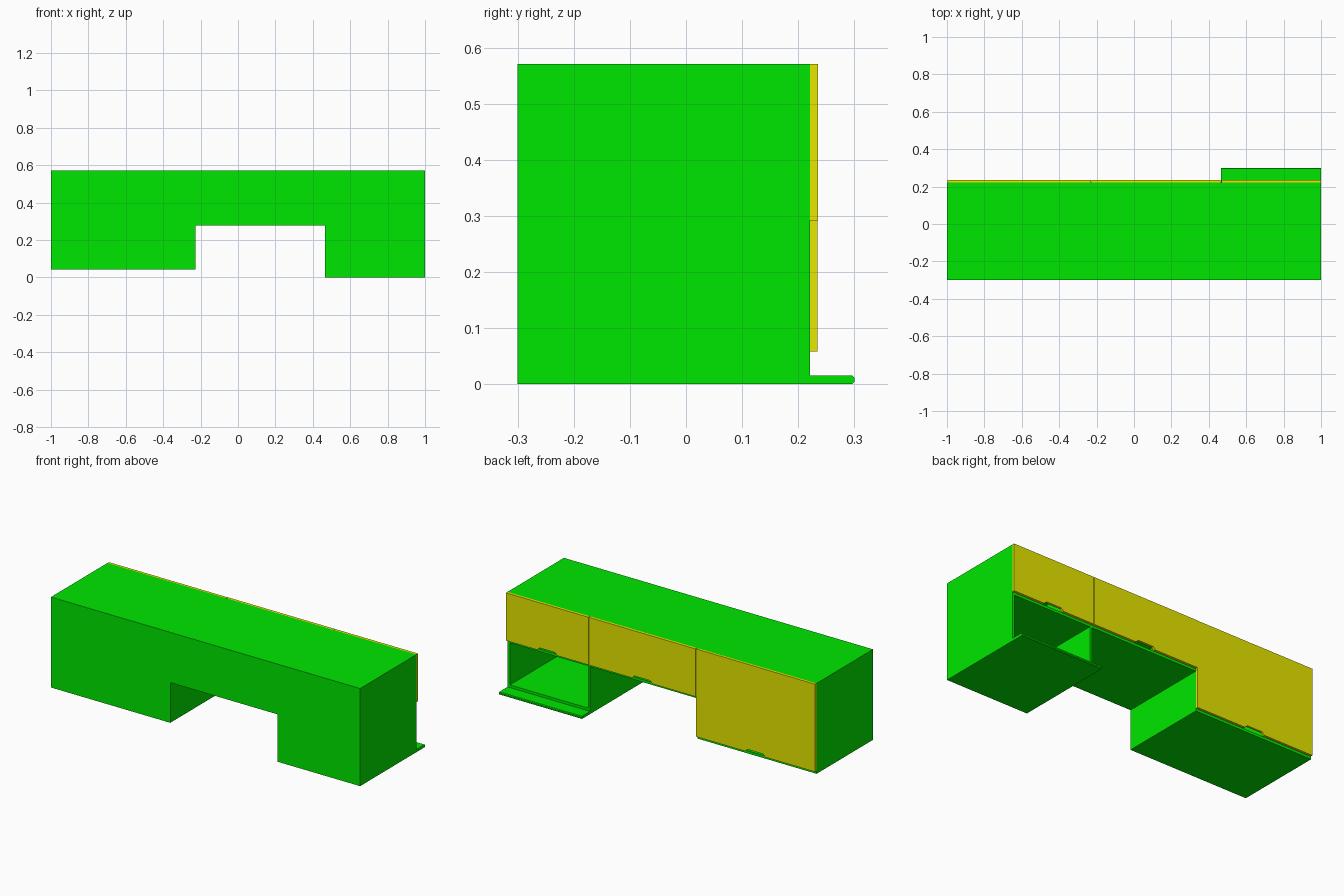
import bpy
import bmesh

cube = bpy.data.objects.get("Cube")
if cube:
    bpy.data.objects.remove(cube, do_unlink=True)


def make_material(name, color):
    mat = bpy.data.materials.new(name)
    mat.use_nodes = True
    mat.diffuse_color = color
    mat.node_tree.nodes["Principled BSDF"].inputs["Base Color"].default_value = color
    return mat


GREEN = make_material("cabinet green", (0, 0.8, 0, 1))
YELLOW = make_material("door yellow", (0.8, 0.8, 0, 1))

T = 0.0155           # board thickness
BACK, FACE = -0.3, 0.221   # wall side and door side of the carcass
TOP = 0.571


def prism(name, outline, axis, start, end, mat):
    """Extrude a 2D outline along x or y."""
    bm = bmesh.new()
    place = (lambda a, b: (start, a, b)) if axis == "x" else (lambda a, b: (a, start, b))
    face = bm.faces.new([bm.verts.new(place(a, b)) for a, b in outline])
    new = bmesh.ops.extrude_face_region(bm, geom=[face])["geom"]
    step = end - start
    move = (step, 0, 0) if axis == "x" else (0, step, 0)
    bmesh.ops.translate(bm, vec=move, verts=[g for g in new if isinstance(g, bmesh.types.BMVert)])
    bmesh.ops.recalc_face_normals(bm, faces=bm.faces)
    mesh = bpy.data.meshes.new(name)
    bm.to_mesh(mesh)
    bm.free()
    mesh.materials.append(mat)
    obj = bpy.data.objects.new(name, mesh)
    bpy.context.collection.objects.link(obj)
    return obj


def board(name, x0, x1, y0, y1, z0, z1):
    return prism(name, [(x0, z0), (x1, z0), (x1, z1), (x0, z1)], "y", y0, y1, GREEN)


def carcass(name, x0, x1, z0):
    """Open-fronted box of five boards."""
    board(name + "_side_a", x0, x0 + T, BACK, FACE, z0, TOP)
    board(name + "_side_b", x1 - T, x1, BACK, FACE, z0, TOP)
    board(name + "_top", x0 + T, x1 - T, BACK, FACE, TOP - T, TOP)
    board(name + "_bottom", x0 + T, x1 - T, BACK, FACE, z0, z0 + T)
    board(name + "_back_panel", x0 + T, x1 - T, BACK, BACK + T / 2, z0 + T, TOP - T)


def door(name, x0, x1, z0, grip_x, thickness):
    """Door with a finger notch of sloped ends in its lower edge."""
    half, slope, rise = 0.065, 0.015, 0.015
    left_end = [(x0, z0), (grip_x - half, z0), (grip_x - half + slope, z0 + rise)]
    right_end = [(grip_x + half - slope, z0 + rise), (grip_x + half, z0), (x1, z0)]
    if grip_x == x0:
        left_end = [(x0, z0 + rise)]
    elif grip_x == x1:
        right_end = [(x1, z0 + rise)]
    outline = left_end + right_end + [(x1, TOP), (x0, TOP)]
    prism(name, outline, "y", FACE, FACE + thickness, YELLOW)


# Cabinet boxes
A, B, MID = -0.228, 0.465, -0.612
carcass("double_cabinet", -1, A, 0.042)
carcass("bridge_cabinet", A, B, 0.277)
carcass("niche_cabinet", B, 1, T)
board("niche_ceiling", B + T, 1 - T, BACK, FACE, 0.277, 0.277 + T)

# Projecting shelf with a rounded front edge
tip = 0.3
prism("niche_shelf", [(BACK, 0), (tip - 0.004, 0), (tip, 0.004), (tip, T - 0.004),
                      (tip - 0.004, T), (BACK, T)], "x", B, 1, GREEN)

# Doors
G = 0.002
door("double_door_outer", -1 + G, MID, 0.058, MID, 0.0135)
door("double_door_inner", MID, A - G, 0.058, MID, 0.013)
door("bridge_door", A + G, B - G, 0.292, (A + B) / 2, 0.0145)
door("niche_door", B + G, 1, 0.292, (B + 1) / 2, 0.0145)
